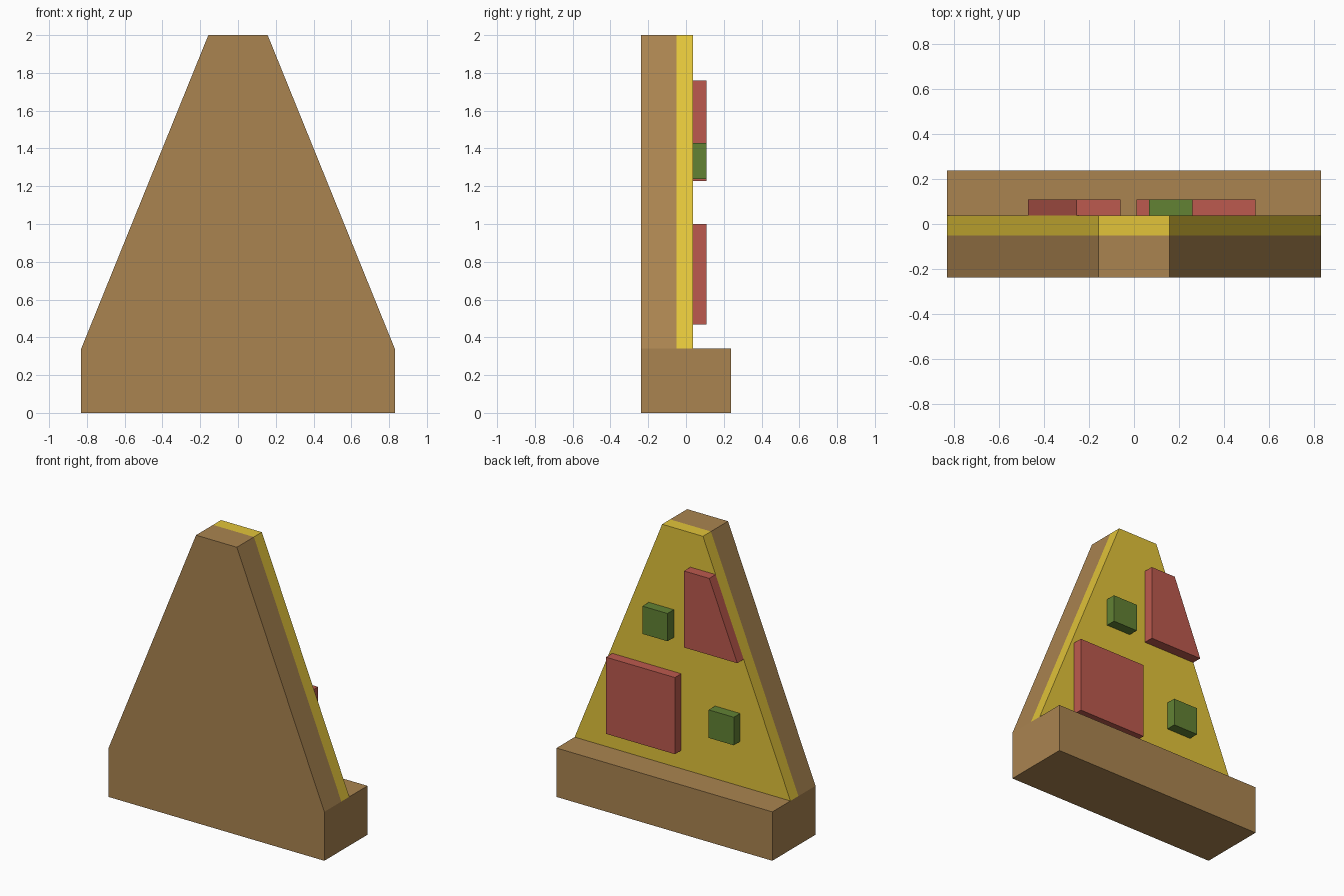
import bpy, bmesh

if "Cube" in bpy.data.objects:
    bpy.data.objects.remove(bpy.data.objects["Cube"])


def lin(c):
    c /= 255
    return c / 12.92 if c <= 0.04045 else ((c + 0.055) / 1.055) ** 2.4


def material(name, r, g, b):
    m = bpy.data.materials.new(name)
    m.diffuse_color = (lin(r), lin(g), lin(b), 1)
    m.use_nodes = True
    m.node_tree.nodes["Principled BSDF"].inputs["Base Color"].default_value = m.diffuse_color
    return m


BROWN = material("crust brown", 170, 132, 80)
YELLOW = material("cheese yellow", 226, 196, 58)
RED = material("topping red", 188, 90, 78)
GREEN = material("topping green", 98, 130, 52)


def prism(name, outline, y0, y1, mat):
    """Extrude an x-z outline from y0 to y1."""
    bm = bmesh.new()
    face = bm.faces.new([bm.verts.new((x, y0, z)) for x, z in outline])
    ext = bmesh.ops.extrude_face_region(bm, geom=[face])
    verts = [v for v in ext["geom"] if isinstance(v, bmesh.types.BMVert)]
    bmesh.ops.translate(bm, verts=verts, vec=(0, y1 - y0, 0))
    bmesh.ops.recalc_face_normals(bm, faces=bm.faces)
    me = bpy.data.meshes.new(name)
    bm.to_mesh(me)
    bm.free()
    me.materials.append(mat)
    ob = bpy.data.objects.new(name, me)
    bpy.context.collection.objects.link(ob)
    return ob


def rect(x0, x1, z0, z1):
    return [(x0, z0), (x1, z0), (x1, z1), (x0, z1)]


W, TIP, RIM = 0.83, 0.157, 0.34


def edge(z):
    """Half width of the slice at height z."""
    return W + (TIP - W) * (z - RIM) / (2 - RIM)


# Slice: dough and cheese layers share one tapered outline
wedge = [(-W, RIM), (W, RIM), (TIP, 2), (-TIP, 2)]
dough = [(-W, 0), (W, 0)] + wedge[1:] + wedge[:1]
prism("dough_base", dough, -0.237, -0.05, BROWN)
prism("cheese_layer", wedge, -0.05, 0.038, YELLOW)

# Thick crust rim
prism("crust_rim", rect(-W, W, 0, RIM), -0.05, 0.237, BROWN)

# Toppings; the upper red one is trimmed by the slice edge
T0, T1 = 0.038, 0.108
prism("red_topping_lower", rect(0.01, 0.54, 0.467, 1.0), T0, T1, RED)
prism("red_topping_upper",
      [(-edge(1.228), 1.228), (-0.06, 1.228), (-0.06, 1.76), (-edge(1.76), 1.76)],
      T0, T1, RED)
prism("green_topping_upper", rect(0.067, 0.26, 1.237, 1.43), T0, T1, GREEN)
prism("green_topping_lower", rect(-0.443, -0.25, 0.65, 0.845), T0, T1, GREEN)
